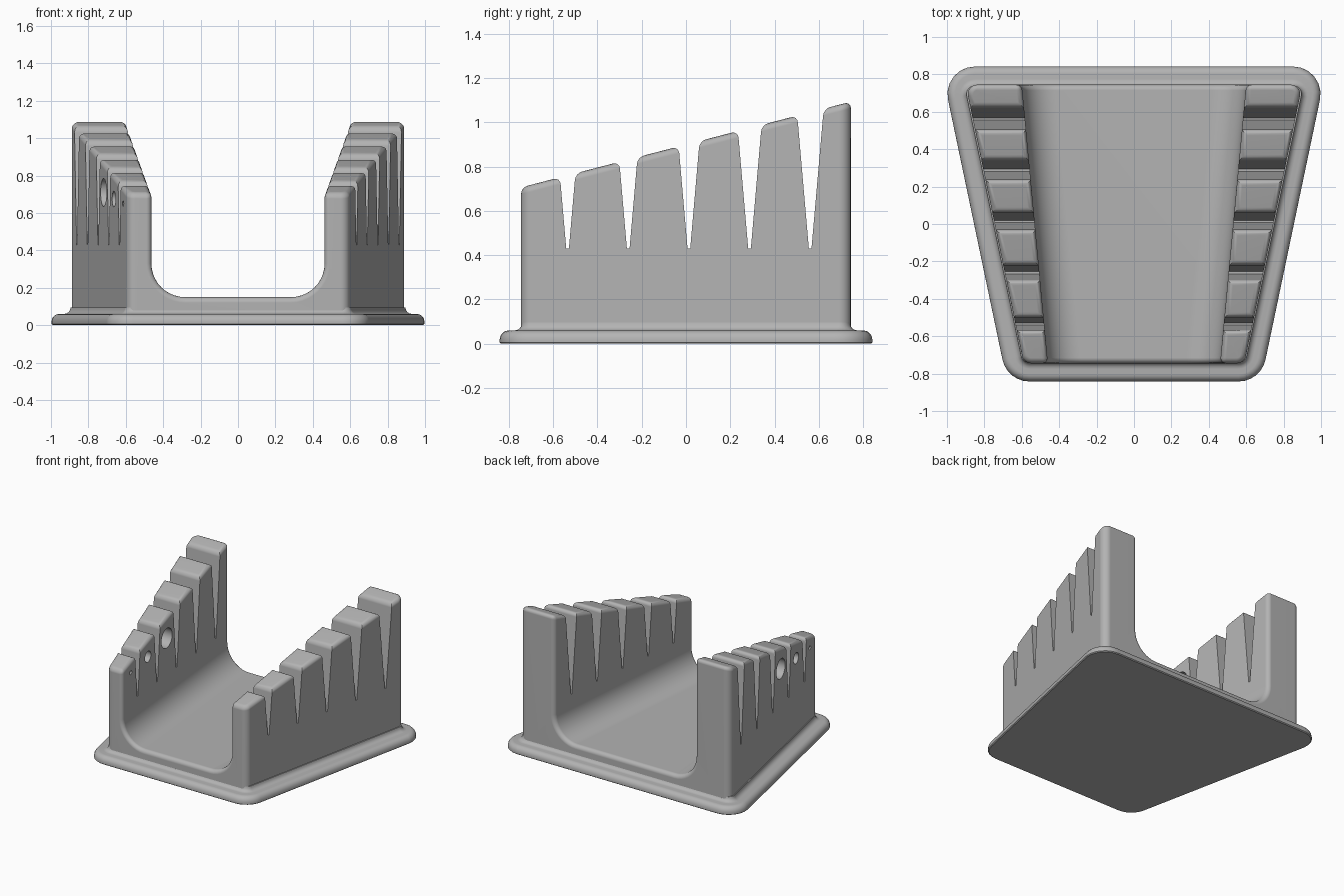
import bpy, bmesh, math
from mathutils import Vector

cube = bpy.data.objects.get("Cube")
if cube:
    bpy.data.objects.remove(cube, do_unlink=True)

HALF_Y = 0.745          # half depth of the cradle body
CORNER = 0.05           # plan corner radius
RIM = 0.03              # rounding of rims and tooth tops

grey = bpy.data.materials.new("light_grey")
grey.use_nodes = True
color = (0.45, 0.45, 0.45, 1)
grey.diffuse_color = color
grey.node_tree.nodes["Principled BSDF"].inputs["Base Color"].default_value = color


def top_z(y):
    return 0.9 + 0.26 * y


def make_object(name, bm):
    bmesh.ops.recalc_face_normals(bm, faces=bm.faces)
    mesh = bpy.data.meshes.new(name)
    bm.to_mesh(mesh)
    bm.free()
    mesh.materials.append(grey)
    obj = bpy.data.objects.new(name, mesh)
    bpy.context.collection.objects.link(obj)
    return obj


def loft(name, rings):
    """Skin a stack of matching point rings and cap both ends."""
    bm = bmesh.new()
    rows = [[bm.verts.new(p) for p in ring] for ring in rings]
    n = len(rows[0])
    for low, high in zip(rows, rows[1:]):
        for i in range(n):
            j = (i + 1) % n
            bm.faces.new((low[i], low[j], high[j], high[i]))
    bm.faces.new(rows[0][::-1])
    bm.faces.new(rows[-1])
    return make_object(name, bm)


def outline(front, back, offset, steps=6):
    """Rounded trapezoid in plan, grown outward by offset."""
    slope = math.atan2(back - front, 2 * HALF_Y)
    inset_y = HALF_Y - CORNER
    half = []
    for sign, a0, a1 in ((-1, -math.pi / 2, -slope), (1, -slope, math.pi / 2)):
        y = sign * inset_y
        x = (front + back) / 2 + math.tan(slope) * y - CORNER / math.cos(slope)
        for i in range(steps + 1):
            a = a0 + (a1 - a0) * i / steps
            r = CORNER + offset
            half.append((x + r * math.cos(a), y + r * math.sin(a)))
    return half + [(-x, y) for x, y in reversed(half)]


def cut(obj, cutter):
    mod = obj.modifiers.new("cut", 'BOOLEAN')
    mod.operation = 'DIFFERENCE'
    mod.solver = 'EXACT'
    mod.object = cutter
    graph = bpy.context.evaluated_depsgraph_get()
    mesh = bpy.data.meshes.new_from_object(obj.evaluated_get(graph))
    obj.modifiers.clear()
    obj.data = mesh
    bpy.data.objects.remove(cutter, do_unlink=True)


# Base plate: rounded lip, flat ledge and a small fillet up to the body
profile = [(0.09, 0), (0.097, 0.006), (0.097, 0.018)]
for i in range(1, 6):
    a = math.radians(18 * i)
    profile.append((0.057 + 0.04 * math.cos(a), 0.018 + 0.042 * math.sin(a)))
for i in range(5):
    a = math.radians(22.5 * i)
    profile.append((0.03 - 0.035 * math.sin(a), 0.095 - 0.035 * math.cos(a)))
profile.append((-0.03, 0.097))
base = loft("base_plate", [[(x, y, z) for x, y in outline(0.60, 0.912, d)]
                           for d, z in profile])

# Cradle body: tapered block with a sloping top
plan = outline(0.59, 0.90, 0)
body = loft("cradle_body", [[(x, y, 0.03) for x, y in plan],
                            [(x, y, top_z(y)) for x, y in plan]])

# Flared channel with rounded floor corners
radius, floor = 0.18, 0.15
rings = []
for y in (-0.9, 0.9):
    w = 0.53 + 0.0936 * y
    right = [(w, 1.4)]
    for i in range(11):
        a = math.radians(9 * i)
        right.append((w - radius + radius * math.cos(a),
                      floor + radius - radius * math.sin(a)))
    rings.append([(x, y, z) for x, z in right] +
                 [(-x, y, z) for x, z in reversed(right)])
cut(body, loft("channel_cutter", rings))

# Narrow V slots across both walls
for i in range(5):
    y, low, high = -0.535 + 0.274 * i, 0.43, 1.4
    wide = 0.006 + 0.087 * (high - low)
    section = [(y - 0.006, low), (y + 0.006, low), (y + wide, high), (y - wide, high)]
    cut(body, loft("slot_cutter", [[(x, u, v) for u, v in section] for x in (-1.2, 1.2)]))

# Three round holes of growing size through one wall
for y, z, r in ((-0.63, 0.65, 0.015), (-0.39, 0.675, 0.042), (-0.125, 0.71, 0.075)):
    circle = [(y + r * math.cos(k * math.tau / 32), z + r * math.sin(k * math.tau / 32))
              for k in range(32)]
    cut(body, loft("hole_cutter", [[(x, u, v) for u, v in circle] for x in (-1.2, -0.3)]))

# Round the tooth tops and the channel rims
bm = bmesh.new()
bm.from_mesh(body.data)
bmesh.ops.remove_doubles(bm, verts=bm.verts, dist=0.0001)
edges = []
for e in bm.edges:
    if len(e.link_faces) != 2 or e.calc_face_angle(0) < 0.5:
        continue
    points = [v.co for v in e.verts]
    on_top = all(p.z > top_z(p.y) - 0.001 for p in points)
    on_rim = (all(abs(abs(p.y) - HALF_Y) < 0.001 for p in points)
              and min(p.z for p in points) > 0.1)
    if on_top or on_rim:
        edges.append(e)
bmesh.ops.bevel(bm, geom=edges, offset=RIM, offset_type='OFFSET', segments=4,
                profile=0.5, affect='EDGES', clamp_overlap=True)
bm.to_mesh(body.data)
bm.free()

# Smooth shading with crisp slot edges
for obj in (base, body):
    bpy.ops.object.select_all(action='DESELECT')
    obj.select_set(True)
    bpy.context.view_layer.objects.active = obj
    bpy.ops.object.shade_smooth_by_angle(angle=math.radians(35))
    weighted = obj.modifiers.new("weighted_normals", 'WEIGHTED_NORMAL')
    weighted.keep_sharp = True
